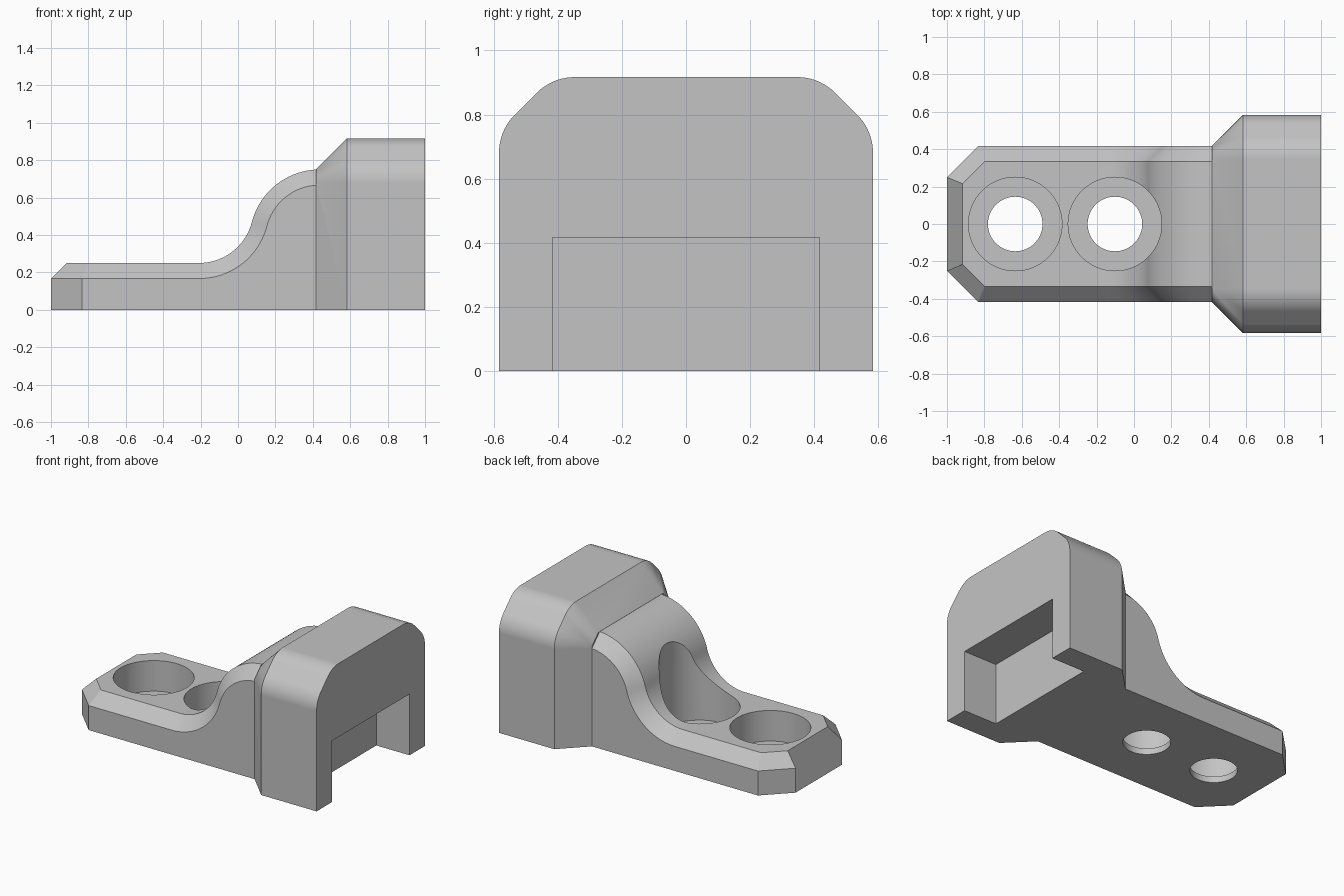
import bpy, bmesh
from math import sin, cos, pi, radians, atan2

U = 1 / 12  # design module

cube = bpy.data.objects.get("Cube")
if cube:
    bpy.data.objects.remove(cube, do_unlink=True)

grey = bpy.data.materials.new("plain grey")
grey.use_nodes = True
colour = (0.55, 0.55, 0.55, 1)
grey.diffuse_color = colour
grey.node_tree.nodes["Principled BSDF"].inputs["Base Color"].default_value = colour


def finish(name, bm):
    bmesh.ops.remove_doubles(bm, verts=bm.verts, dist=1e-5)
    bmesh.ops.recalc_face_normals(bm, faces=bm.faces)
    mesh = bpy.data.meshes.new(name)
    bm.to_mesh(mesh)
    bm.free()
    mesh.materials.append(grey)
    obj = bpy.data.objects.new(name, mesh)
    bpy.context.collection.objects.link(obj)
    return obj


def loft(name, rings):
    """Skin a row of closed rings and cap both ends."""
    bm = bmesh.new()
    rows = [[bm.verts.new(p) for p in ring] for ring in rings]
    n = len(rows[0])
    for a, b in zip(rows, rows[1:]):
        for i in range(n):
            j = (i + 1) % n
            bm.faces.new((a[i], a[j], b[j], b[i]))
    bm.faces.new(rows[0])
    bm.faces.new(rows[-1])
    return finish(name, bm)


def cylinder(name, x, radius, z0, z1):
    rings = [[(x + radius * cos(a), radius * sin(a), z)
              for a in (2 * pi * k / 64 for k in range(64))] for z in (z0, z1)]
    return loft(name, rings)


def box(name, x0, x1, y, z0, z1):
    return loft(name, [[(x, -y, z0), (x, y, z0), (x, y, z1), (x, -y, z1)] for x in (x0, x1)])


def combine(target, other, operation):
    mod = target.modifiers.new("combine", 'BOOLEAN')
    mod.operation = operation
    mod.solver = 'EXACT'
    mod.object = other
    bpy.context.view_layer.objects.active = target
    bpy.ops.object.modifier_apply(modifier=mod.name)
    bpy.data.objects.remove(other, do_unlink=True)


# Arm: flat foot rising in an S curve, with a constant chamfer along its top edge
def arm_ring(x, z, nx, nz, y_low, y_top, x_low=None):
    xl = x - U * nx if x_low is None else x_low
    zl = z - U * nz
    half = [(xl, y_low, 0), (xl, y_low, zl), (x, y_top, z)]
    return half + [(a, -b, c) for a, b, c in reversed(half)]


miter = U * sin(pi / 8) / cos(pi / 8)
r1, r2 = 3.5 * U, 4.5 * U
x1, z1 = -2.5 * U, 3 * U + r1
z2 = 9 * U - r2
dx = ((r1 + r2) ** 2 - (z1 - z2) ** 2) ** 0.5
x2 = x1 + dx
swing = atan2(dx, z1 - z2)

rings = [arm_ring(-11 * U, 3 * U, 0, 1, 3 * U, 3 * U - miter, -1),
         arm_ring(-10 * U + miter, 3 * U, 0, 1, 5 * U, 4 * U, -10 * U)]
STEPS = 20
for k in range(STEPS + 1):
    a = swing * k / STEPS
    rings.append(arm_ring(x1 + r1 * sin(a), z1 - r1 * cos(a), -sin(a), cos(a), 5 * U, 4 * U))
for k in range(1, STEPS + 1):
    a = swing * (1 - k / STEPS)
    rings.append(arm_ring(x2 - r2 * sin(a), z2 + r2 * cos(a), -sin(a), cos(a), 5 * U, 4 * U))
rings.append(arm_ring(6.5 * U, 9 * U, 0, 1, 5 * U, 4 * U))
arm = loft("arm", rings)


# Head block: rounded-chamfer outline, tapering inwards where it meets the arm
def head_ring(x, r):
    t = 2 * U * sin(pi / 8) / cos(pi / 8)
    low, high = (5 * U, 9 * U - t), (5 * U - t, 9 * U)
    half = [(x, 5 * U + r, 0)]
    for (cy, cz), start in ((low, 0), (high, 45)):
        for k in range(11):
            a = radians(start + 4.5 * k)
            half.append((x, cy + r * cos(a), cz + r * sin(a)))
    return half + [(p, -q, s) for p, q, s in reversed(half)]


body = loft("bracket_body", [head_ring(5 * U, 0), head_ring(7 * U, 2 * U), head_ring(1, 2 * U)])
combine(body, arm, 'UNION')

# Slot under the open end of the head
combine(body, box("slot_cutter", 9 * U, 1.2, 5 * U, -0.2, 5 * U), 'DIFFERENCE')

# Two counterbored screw holes
for x in (-0.635, -0.102):
    combine(body, cylinder("bore_cutter", x, 3 * U, U / 2, 1.2), 'DIFFERENCE')
    combine(body, cylinder("hole_cutter", x, 1.75 * U, -0.2, 0.2), 'DIFFERENCE')

# Smooth curved areas, crisp edges
bpy.ops.object.select_all(action='DESELECT')
body.select_set(True)
bpy.context.view_layer.objects.active = body
bpy.ops.object.shade_smooth_by_angle(angle=radians(20))
weighted = body.modifiers.new("even_shading", 'WEIGHTED_NORMAL')
weighted.keep_sharp = True
